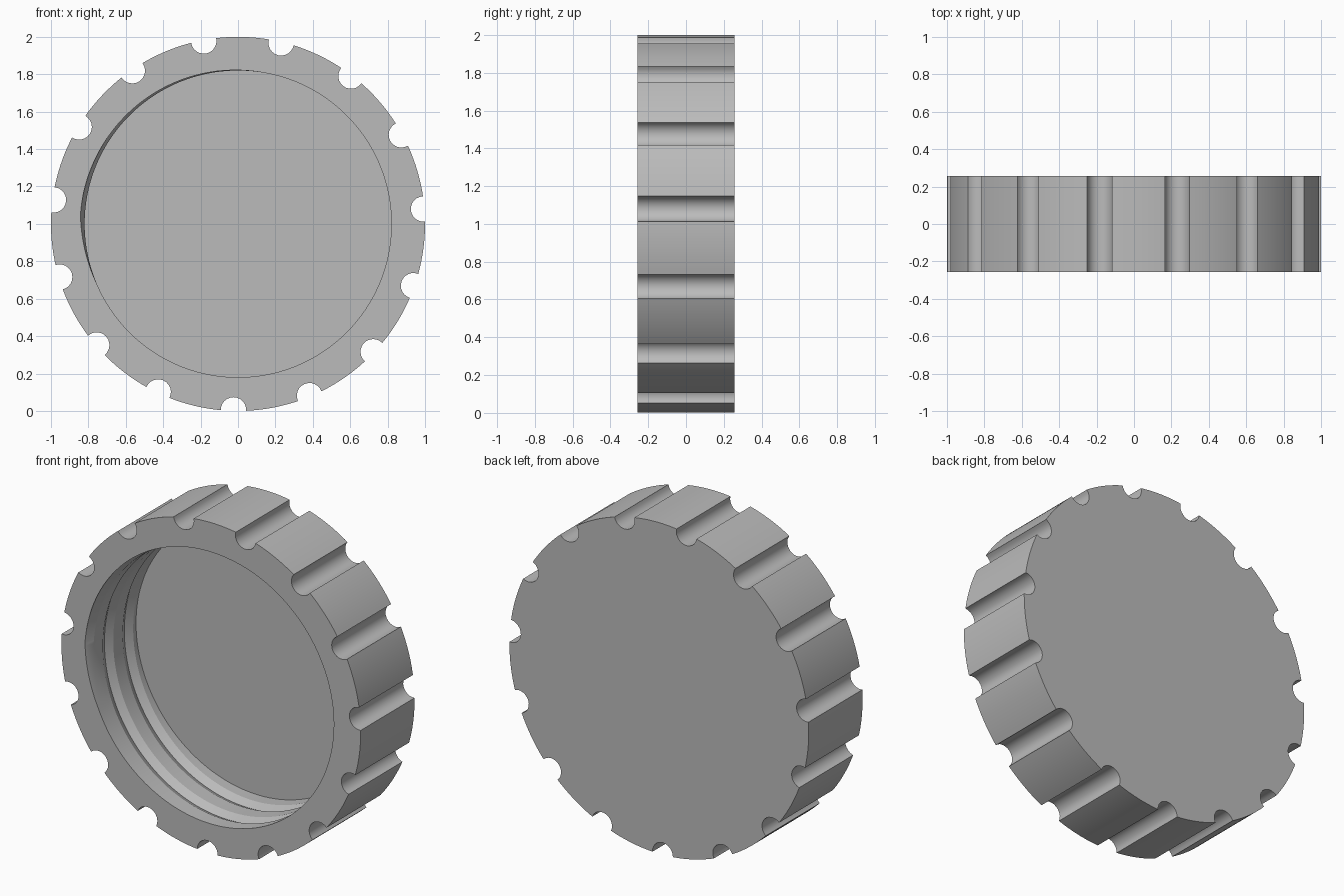
import bpy, bmesh
from math import sin, cos, acos, atan2, pi, radians, tau, hypot

if "Cube" in bpy.data.objects:
    bpy.data.objects.remove(bpy.data.objects["Cube"])

HALF = 0.257                  # half the cap's depth
NOTCHES, NOTCH_R, NOTCH_C = 15, 0.068, 0.995
BORE, DEPTH = 0.82, 0.455     # inner radius and depth
PITCH, GROOVE_W, GROOVE_D = 0.19, 0.05, 0.024
TURNS = range(-1, 4)


def outline():
    """Grip outline as (radius, angle) pairs, clockwise from the thread start."""
    half = acos((1 + NOTCH_C ** 2 - NOTCH_R ** 2) / (2 * NOTCH_C))
    step = tau / NOTCHES
    # where the notch circle meets the rim, measured about the notch centre
    edge = atan2(sin(half), cos(half) - NOTCH_C)
    pts = []
    for i in range(NOTCHES):
        mid = radians(172.6) - i * step
        for j in range(13):
            t = edge + (tau - 2 * edge) * j / 12
            x, y = NOTCH_C + NOTCH_R * cos(t), NOTCH_R * sin(t)
            pts.append((hypot(x, y), mid + atan2(y, x)))
        for j in range(1, 12):
            pts.append((1.0, mid - half - (step - 2 * half) * j / 12))
    return pts


def groove_depth(centres, y):
    """Depth of the V-shaped thread groove; it fades out before its start."""
    best = 0
    for c in centres:
        fade = max(0, 1 + c / 0.014) if c < 0 else 1
        best = max(best, fade * GROOVE_D * (1 - abs(y - c) / GROOVE_W))
    return best


def wall_profile(turn):
    """Inner wall points (radius, y) from opening to floor for one direction."""
    centres = [PITCH * (k + turn) for k in TURNS]
    rows = []
    for c in centres:
        for y in (c - GROOVE_W, c, c + GROOVE_W):
            y = min(max(y, 0), DEPTH)
            rows.append((BORE + groove_depth(centres, y), y - HALF))
    return rows


bm = bmesh.new()


def vert(r, a, y):
    return bm.verts.new((r * cos(a), y, 1 + r * sin(a)))


# Columns run from the back edge, over the front rim, down the threaded bore
pts = outline()
start = pts[0][1]
columns = []
for r, a in pts + [(pts[0][0], start - tau)]:
    profile = [(r, HALF), (r, -HALF)] + wall_profile((start - a) / tau)
    columns.append([vert(pr, a, y) for pr, y in profile])

for a, b in zip(columns, columns[1:]):
    for i in range(len(a) - 1):
        bm.faces.new((a[i], a[i + 1], b[i + 1], b[i]))

# Closed back and inner floor
bm.faces.new([c[0] for c in columns[:-1]])
bm.faces.new([c[-1] for c in columns[:-1]])

bmesh.ops.remove_doubles(bm, verts=bm.verts, dist=1e-5)
bmesh.ops.recalc_face_normals(bm, faces=bm.faces)

mesh = bpy.data.meshes.new("threaded_cap")
bm.to_mesh(mesh)
bm.free()
cap = bpy.data.objects.new("threaded_cap", mesh)
bpy.context.collection.objects.link(cap)

# Plain grey plastic
grey = bpy.data.materials.new("grey")
grey.use_nodes = True
colour = (0.5, 0.5, 0.5, 1)
grey.diffuse_color = colour
grey.node_tree.nodes["Principled BSDF"].inputs["Base Color"].default_value = colour
mesh.materials.append(grey)

bpy.context.view_layer.objects.active = cap
cap.select_set(True)
bpy.ops.object.shade_smooth_by_angle(angle=radians(25))
